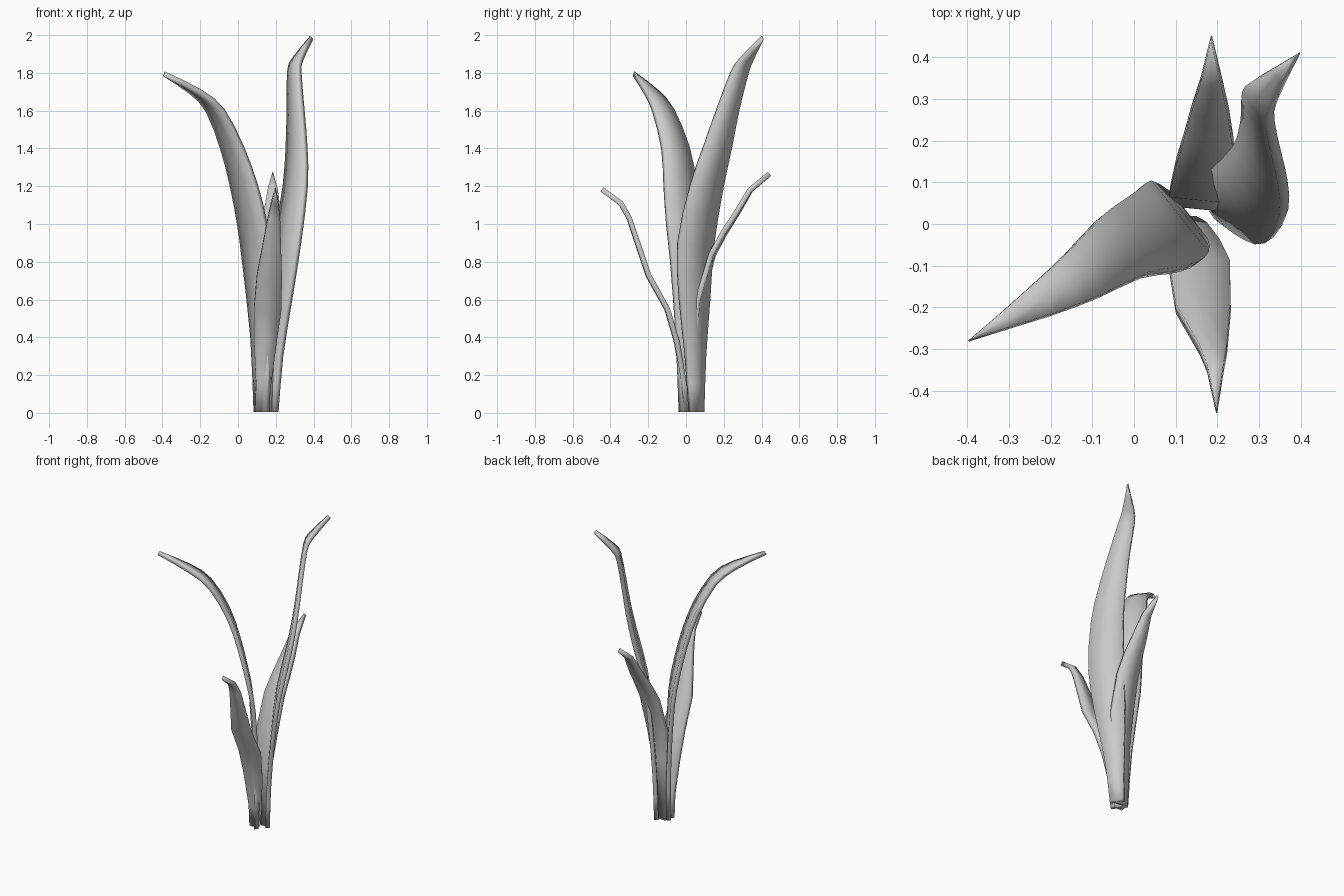
import bpy, bmesh
from mathutils import Vector

if "Cube" in bpy.data.objects:
    bpy.data.objects.remove(bpy.data.objects["Cube"])

THICK = 0.027


def smooth_path(pts, steps):
    # Catmull-Rom interpolation of (x, y, z, half_width) stations
    if steps == 1:
        return [Vector(p) for p in pts]
    p = [Vector(q) for q in pts]
    p = [2 * p[0] - p[1]] + p + [2 * p[-1] - p[-2]]
    out = []
    for i in range(1, len(p) - 2):
        a, b, c, d = p[i - 1:i + 3]
        for s in range(steps):
            t = s / steps
            out.append(0.5 * (2 * b + (c - a) * t + (2 * a - 5 * b + 4 * c - d) * t * t
                              + (3 * b - a - 3 * c + d) * t ** 3))
    return out + [p[-2]]


def leaf(name, pts, across, steps):
    # Thick ribbon that follows the path and narrows to an edge at the tip
    path = smooth_path(pts, steps)
    pos = [v.to_3d() for v in path]
    side = Vector(across).normalized()
    bm = bmesh.new()
    rings = []
    for i, c in enumerate(pos):
        tangent = pos[min(i + 1, len(pos) - 1)] - pos[max(i - 1, 0)]
        normal = side.cross(tangent).normalized() * THICK / 2
        w = side * max(path[i][3], 0.0015)
        ring = []
        for u, n in ((-1, -1), (0, -1), (1, -1), (1, 1), (0, 1), (-1, 1)):
            v = c + w * u + normal * n
            v.z = max(v.z, 0.0)
            ring.append(bm.verts.new(v))
        rings.append(ring)
    for a, b in zip(rings, rings[1:]):
        for k in range(6):
            j = (k + 1) % 6
            bm.faces.new((a[k], a[j], b[j], b[k]))
    bm.faces.new(rings[0][::-1])
    bm.faces.new(rings[-1])
    bmesh.ops.recalc_face_normals(bm, faces=bm.faces)
    for f in bm.faces:
        f.smooth = True
    mesh = bpy.data.meshes.new(name)
    bm.to_mesh(mesh)
    bm.free()
    bpy.context.collection.objects.link(bpy.data.objects.new(name, mesh))


# Tall leaf arching to the left
leaf("left_tall_leaf", [
    (.125, .01, .005, .052), (.122, .012, .4, .075), (.1, .01, .8, .11),
    (.075, -.01, 1.0, .112), (.032, -.03, 1.2, .104), (-.03, -.055, 1.4, .087),
    (-.12, -.12, 1.6, .066), (-.225, -.185, 1.7, .042), (-.392, -.277, 1.795, 0)],
    (.62, -.78, 0), 2)

# Tallest leaf, curling at the right
leaf("right_tall_leaf", [
    (.18, .055, .005, .042), (.195, .05, .3, .06), (.225, .045, .6, .092),
    (.262, .052, .9, .11), (.303, .11, 1.2, .1), (.31, .165, 1.4, .085),
    (.305, .22, 1.6, .066), (.298, .283, 1.8, .05), (.315, .32, 1.87, .036),
    (.39, .405, 1.987, 0)],
    (.56, -.83, 0), 2)

# Short leaf leaning back
leaf("back_short_leaf", [
    (.145, .05, .005, .04), (.15, .05, .4, .06), (.16, .07, .6, .075),
    (.17, .14, .84, .07), (.178, .2, .95, .06), (.182, .27, 1.06, .045),
    (.185, .34, 1.18, .026), (.185, .442, 1.265, 0)],
    (1, -.1, 0), 1)

# Short leaf leaning forward
leaf("front_short_leaf", [
    (.12, .005, .005, .03), (.135, -.01, .15, .04), (.145, -.05, .38, .06),
    (.157, -.1, .55, .073), (.166, -.2, .73, .066), (.19, -.3, 1.03, .033),
    (.195, -.345, 1.11, .02), (.198, -.445, 1.183, 0)],
    (1, .03, 0), 1)
